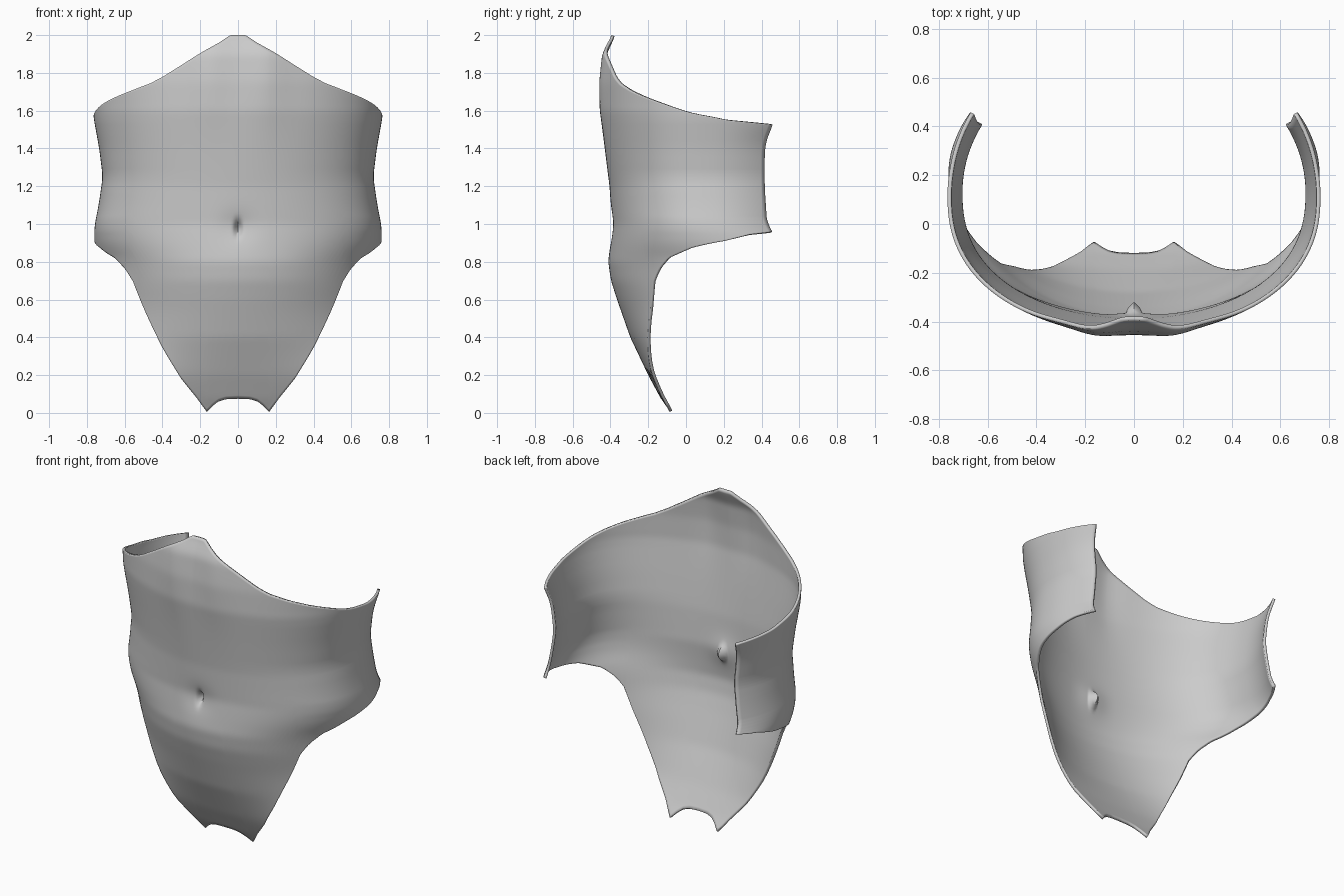
import bpy
from math import sin, cos, radians, exp

cube = bpy.data.objects.get("Cube")
if cube:
    bpy.data.objects.remove(cube)

# Edge heights by angle around the body, in degrees from the front centre
TOP = [(0, 2), (3, 2), (7.5, 1.96), (15, 1.905), (23, 1.84), (31, 1.78), (37, 1.745),
       (46, 1.71), (58, 1.67), (69, 1.635), (82, 1.59), (97, 1.55), (118, 1.525)]
BOTTOM = [(0, .075), (5, .072), (8, .06), (10.5, .035), (12.7, .005), (17, .08), (23.6, .18),
          (32, .34), (42, .56), (48, .7), (53, .765), (60, .82), (75, .875), (90, .91),
          (105, .945), (118, .96)]
# Section sizes by height: centre line, half width and depth
FRONT = [(0, -.085), (.075, -.133), (.2, -.2), (.4, -.295), (.6, -.365), (.7, -.397), (.8, -.412),
         (1, -.392), (1.2, -.405), (1.4, -.43), (1.6, -.455), (1.75, -.452), (1.9, -.435), (2, -.39)]
WIDTH = [(0, .75), (.8, .75), (.92, .762), (.99, .76), (1.1, .738), (1.25, .716),
         (1.4, .735), (1.57, .766), (1.7, .77), (2, .77)]
DEPTH = [(0, .2), (.2, .26), (.4, .61), (.56, .75), (.7, .78), (.8, .75), (.88, .63), (1, .535),
         (1.2, .535), (1.4, .56), (1.6, .585), (2, .55)]


def linear(table, t):
    for (a, p), (b, q) in zip(table, table[1:]):
        if t <= b:
            return p + (q - p) * (t - a) / (b - a)
    return table[-1][1]


def smooth(table, t, r=.035):
    """Table lookup with its corners rounded."""
    return sum(linear(table, min(max(t + k * r, table[0][0]), table[-1][0]))
               for k in (-1, -.5, 0, .5, 1)) / 5


def bump(d, size):
    return exp(-(d / size) ** 2)


def body_point(deg, z):
    a = radians(deg)
    x = smooth(WIDTH, z) * sin(a)
    front, depth = smooth(FRONT, z, .02), smooth(DEPTH, z)
    c = cos(a)
    if c >= 0:
        y = front + depth * (1 - c ** .85)
    else:
        y = front + depth - c * (.61 + .1 * bump(z - 1.56, .1))
    # Chest swell either side of the centre, then the navel
    if c > 0:
        y -= .017 * bump(abs(x) - .16, .1) * bump(z - 1.85, .3)
        y += .014 * bump(x, .09) * bump(z - .98, .08)
        y += .045 * bump(x, .016) * bump(z - .98, .035)
    return x, y, z


# Angles, with a column exactly on each lower point
half = [12.7 * i / 16 for i in range(17)] + [12.7 + 105.3 * i / 48 for i in range(1, 49)]
angles = [-a for a in reversed(half[1:])] + half
ROWS = 110

verts, faces = [], []
for a in angles:
    low, high = linear(BOTTOM, abs(a)), linear(TOP, abs(a))
    verts += [body_point(a, low + (high - low) * j / ROWS) for j in range(ROWS + 1)]
for i in range(len(angles) - 1):
    for j in range(ROWS):
        k = i * (ROWS + 1) + j
        faces.append((k, k + ROWS + 1, k + ROWS + 2, k + 1))

mesh = bpy.data.meshes.new("torso_shell")
mesh.from_pydata(verts, [], faces)
shell = bpy.data.objects.new("torso_shell", mesh)
bpy.context.collection.objects.link(shell)

# Plain grey material
grey = bpy.data.materials.new("plain_grey")
grey.use_nodes = True
grey.diffuse_color = (.6, .6, .6, 1)
grey.node_tree.nodes["Principled BSDF"].inputs["Base Color"].default_value = (.6, .6, .6, 1)
mesh.materials.append(grey)

# Thin wall, growing inward
wall = shell.modifiers.new("wall", "SOLIDIFY")
wall.thickness = .016
wall.offset = -1

bpy.context.view_layer.objects.active = shell
shell.select_set(True)
bpy.ops.object.shade_smooth_by_angle(angle=radians(40))
